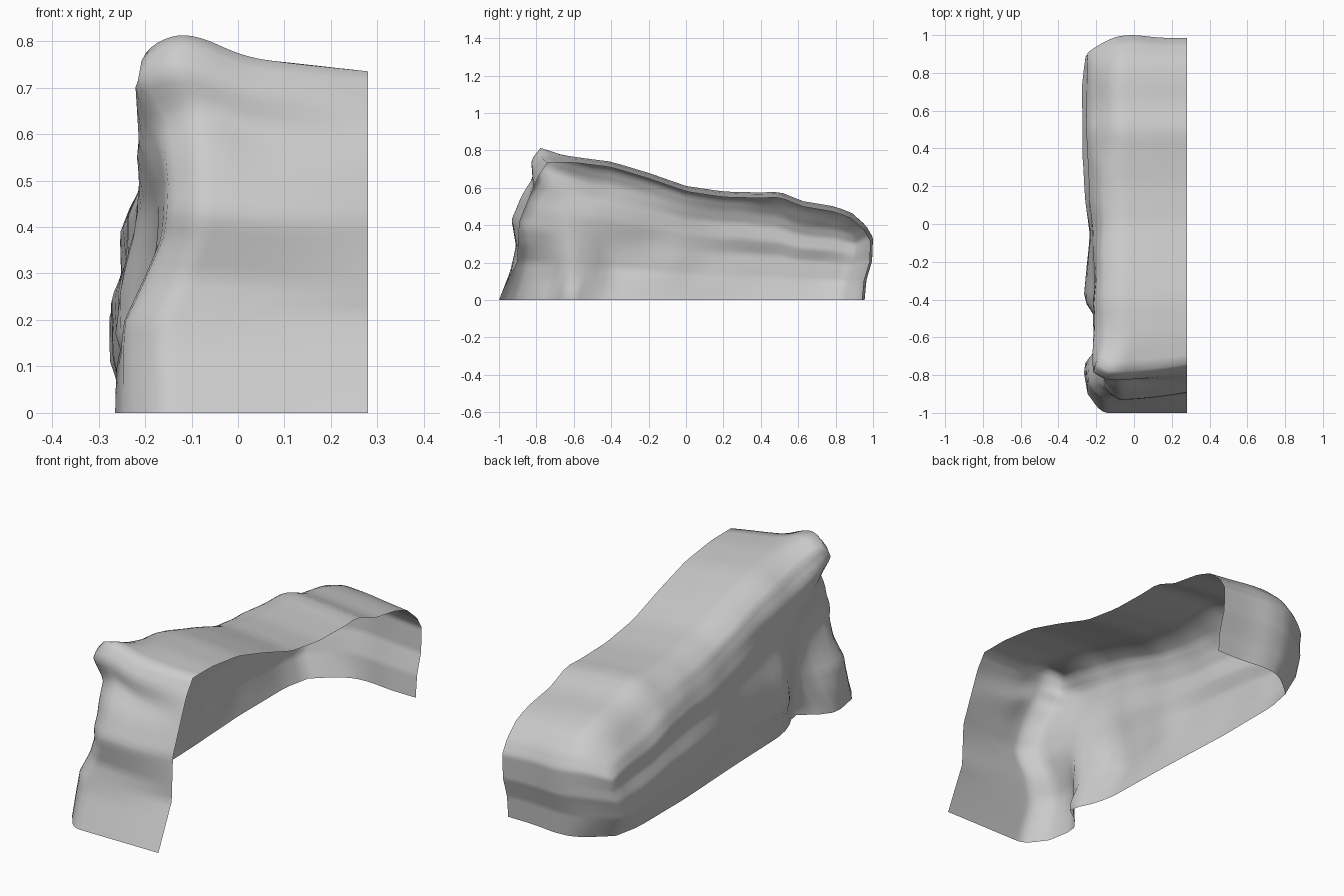
import bpy
import bmesh
import math
from mathutils import Vector, noise

default_cube = bpy.data.objects.get("Cube")
if default_cube:
    bpy.data.objects.remove(default_cube, do_unlink=True)


def lerp(start, end, amount):
    return start + (end - start) * amount


def profile(points, position):
    """Interpolate a value along a list of (position, value) pairs."""
    if position <= points[0][0]:
        return points[0][1]
    for (start, low), (end, high) in zip(points, points[1:]):
        if position <= end:
            return lerp(low, high, (position - start) / (end - start))
    return points[-1][1]


def bump(distance, width):
    return math.exp(-(distance / width) ** 2)


# Ridge line along the length, and the lean of the end walls by height
RIDGE = [(-.8, .765), (-.6, .765), (-.4, .74), (-.2, .68), (0, .61), (.2, .58),
         (.4, .575), (.5, .58), (.62, .53), (.8, .5), (.9, .46), (1, .42)]
FRONT = [(0, -1), (.2, -.94), (.37, -.91), (.55, -.935), (.7, -.88),
         (.8, -.82), (.92, -.83), (1, -.78)]
CUT_FRONT = [(0, -1), (.28, -.9), (.57, -.89), (.9, -.79), (1, -.74)]
BACK = [(0, .94), (.25, .95), (.5, .98), (.8, .985), (.92, .95), (1, .88)]
CROWN = [(0, 0), (.3, 0), (.6, -.01), (1, -.03)]
SHOULDER = [(-.8, 0), (-.5, .05), (.3, .05), (.55, .09), (1, .07)]

# Outward reach of the rocky side wall in hundredths, by length and height
STATIONS = [-.93, -.76, -.7, -.62, -.5, -.4, -.05, .35, .7, .9]
SIDE = [(0, [24, 27, 24, 13, 19, 21, 22, 24, 24, 20]),
        (.25, [24, 25, 22, 16, 20, 27, 24, 27, 28, 25]),
        (.48, [15, 17, 18, 17, 20, 24, 23, 28, 28, 25]),
        (.62, [14, 16, 17, 18, 20, 22, 22, 25, 25, 24]),
        (.78, [15, 17, 19, 21, 22, 22, 22, 25, 25, 24]),
        (.9, [20, 22, 22, 22, 21, 21, 20, 22, 23, 22]),
        (1, [19, 20, 18, 17, 17, 17, 17, 18, 19, 19])]


def side_reach(y, height):
    column = [(level, profile(list(zip(STATIONS, row)), y)) for level, row in SIDE]
    return -profile(column, height) / 100


def sculpt(across, along, height):
    """Turn a unit box position into a point on the rock."""
    front_corner = max(0, 1 - across / .2) ** 2
    back_corner = max(0, 1 - across / .35) ** 2
    front = lerp(profile(FRONT, height), profile(CUT_FRONT, height), across ** 2)
    front += lerp(.1, .04, height) * front_corner
    back = profile(BACK, height) + .015 * bump(across - .45, .2)
    back -= lerp(.11, .07, height) * back_corner
    y = lerp(front, back, along)
    x = lerp(side_reach(y, height), .28, across)
    top = profile(RIDGE, y) + profile(CROWN, across)
    top -= profile(SHOULDER, y) * max(0, 1 - across / .3) ** 2
    top += .05 * bump(across - .17, .22) * bump(y + .8, .12)
    point = Vector((x, y, height * top))
    # Small lumps fade out at the open side and the base
    lump = noise.noise(point * 5) * .012 * (1 - across) * min(1, height * 4)
    point.x += lump
    return point


# Stone material
stone = bpy.data.materials.new("grey stone")
stone.use_nodes = True
grey = (.6, .6, .6, 1)
stone.diffuse_color = grey
stone.node_tree.nodes["Principled BSDF"].inputs["Base Color"].default_value = grey

# Gridded box, open underneath and on its cut side
bm = bmesh.new()
bmesh.ops.create_cube(bm, size=1)
bmesh.ops.translate(bm, verts=bm.verts, vec=(.5, .5, .5))
bmesh.ops.subdivide_edges(bm, edges=bm.edges[:], cuts=31, use_grid_fill=True)
open_faces = []
for face in bm.faces:
    center = face.calc_center_median()
    if center.x > .999 or center.z < .001:
        open_faces.append(face)
bmesh.ops.delete(bm, geom=open_faces, context="FACES")

# Shape the rock
for vert in bm.verts:
    vert.co = sculpt(*vert.co)
for face in bm.faces:
    face.smooth = True

mesh = bpy.data.meshes.new("rock_ledge")
bm.to_mesh(mesh)
bm.free()
mesh.materials.append(stone)
rock = bpy.data.objects.new("rock_ledge", mesh)
bpy.context.collection.objects.link(rock)
